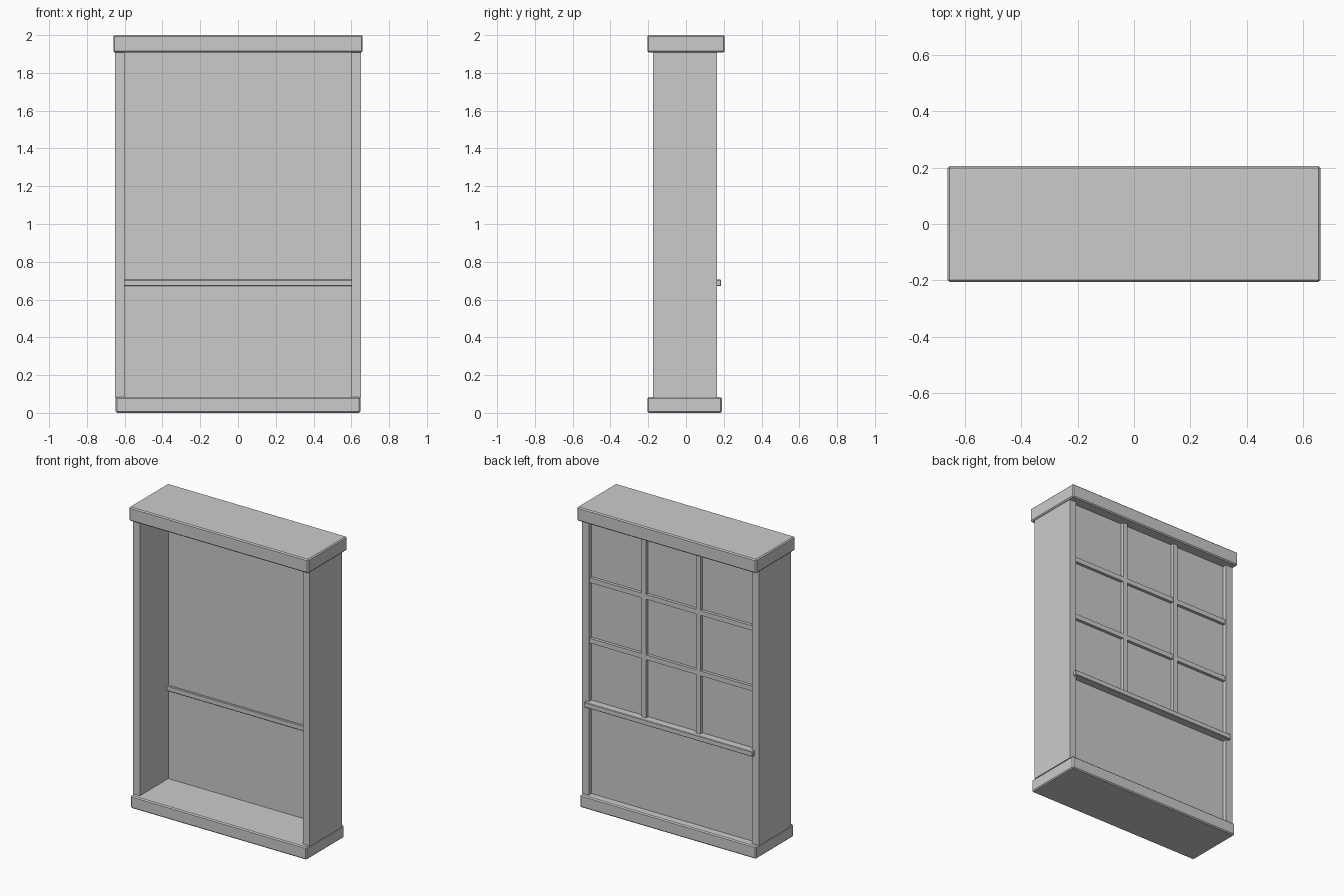
import bpy

if "Cube" in bpy.data.objects:
    bpy.data.objects.remove(bpy.data.objects["Cube"])


def box(name, x, y, z, bevel=0.0):
    """Box from (min, max) ranges on each axis, with an optional eased edge."""
    bpy.ops.mesh.primitive_cube_add(
        size=1, location=[(r[0] + r[1]) / 2 for r in (x, y, z)])
    ob = bpy.context.object
    ob.name = name
    ob.scale = [r[1] - r[0] for r in (x, y, z)]
    bpy.ops.object.transform_apply(location=False, rotation=False, scale=True)
    if bevel:
        mod = ob.modifiers.new("eased_edges", 'BEVEL')
        mod.width = bevel
        mod.segments = 1
    return ob


BASE_TOP, CAP_BOTTOM = 0.083, 1.912
LEDGE_TOP = 0.705

# Plinth and overhanging top
box("base", (-0.648, 0.648), (-0.205, 0.19), (0, BASE_TOP), 0.007)
box("top_cap", (-0.66, 0.66), (-0.205, 0.205), (CAP_BOTTOM - 0.004, 2), 0.007)

# Side walls
for side, s in (("left", -1), ("right", 1)):
    xs = sorted((s * 0.60, s * 0.65))
    box(side + "_side", xs, (-0.175, 0.163), (BASE_TOP - 0.003, CAP_BOTTOM))

# Thin panel closing the case near the rear
box("back_panel", (-0.605, 0.605), (0.125, 0.135),
    (BASE_TOP - 0.003, CAP_BOTTOM))

# Ledge passing through the panel, showing on both faces
box("ledge", (-0.62, 0.62), (0.112, 0.186), (0.671, LEDGE_TOP), 0.003)

# Grid of bars on the rear of the panel: three by three panes
for i in (-1, 1):
    x = i * 0.2
    box("upright_bar", (x - 0.016, x + 0.016), (0.127, 0.157),
        (LEDGE_TOP - 0.005, CAP_BOTTOM))
pane = (CAP_BOTTOM - LEDGE_TOP) / 3
for i in (1, 2):
    z = LEDGE_TOP + i * pane
    box("cross_bar", (-0.605, 0.605), (0.127, 0.155), (z - 0.016, z + 0.016))
